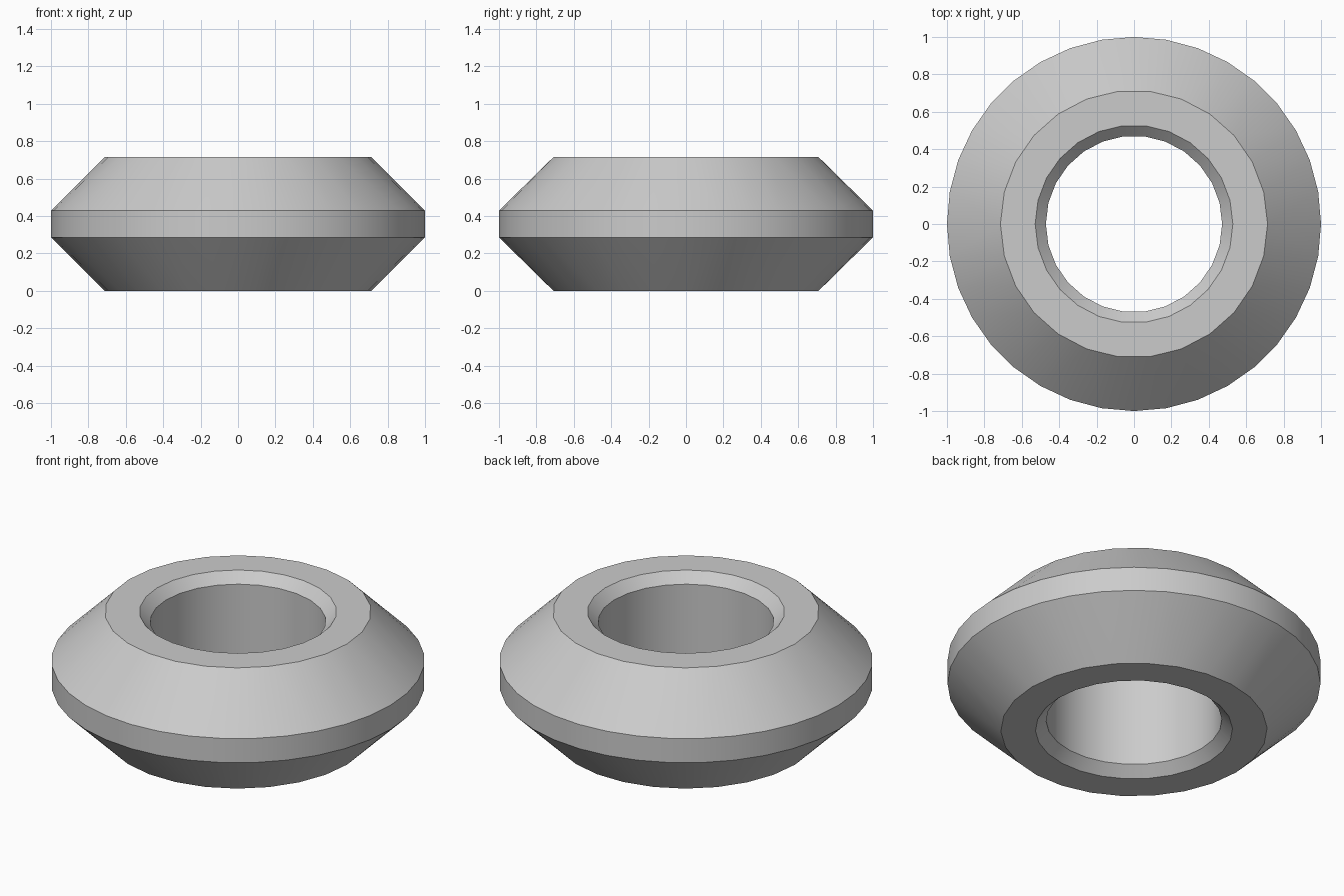
import bpy, bmesh, math

cube = bpy.data.objects.get("Cube")
if cube:
    bpy.data.objects.remove(cube, do_unlink=True)

# Proportions in tenths of the outer radius grid
U = 1 / 14
OUTER_SIDES, INNER_SIDES = 36, 26

grey = bpy.data.materials.new("plain grey")
grey.use_nodes = True
colour = (0.6, 0.6, 0.6, 1)
grey.diffuse_color = colour
grey.node_tree.nodes["Principled BSDF"].inputs["Base Color"].default_value = colour


def ring(bm, radius, z, sides):
    step = 2 * math.pi / sides
    return [bm.verts.new((radius * U * math.cos(i * step),
                          radius * U * math.sin(i * step), z * U))
            for i in range(sides)]


def stitch(bm, a, b):
    """Join two rings, which may have different side counts."""
    na, nb = len(a), len(b)
    if na == nb:
        for i in range(na):
            j = (i + 1) % na
            bm.faces.new((a[i], a[j], b[j], b[i]))
        return
    i = j = 0
    while i < na or j < nb:
        if j == nb or (i < na and (i + 0.5) / na <= (j + 0.5) / nb):
            bm.faces.new((a[i % na], a[(i + 1) % na], b[j % nb]))
            i += 1
        else:
            bm.faces.new((a[i % na], b[(j + 1) % nb], b[j % nb]))
            j += 1


# Closed cross-section: (radius, height, sides), outside upwards then down the bore
profile = [
    (10, 0, INNER_SIDES),
    (14, 4, OUTER_SIDES),
    (14, 6, OUTER_SIDES),
    (10, 10, INNER_SIDES),
    (7.4, 10, INNER_SIDES),
    (6.6, 9.2, INNER_SIDES),
    (6.6, 0.8, INNER_SIDES),
    (7.4, 0, INNER_SIDES),
]

bm = bmesh.new()
rings = [ring(bm, *p) for p in profile]
for k, lower in enumerate(rings):
    stitch(bm, lower, rings[(k + 1) % len(rings)])
bmesh.ops.recalc_face_normals(bm, faces=bm.faces)

mesh = bpy.data.meshes.new("bevelled_ring")
bm.to_mesh(mesh)
bm.free()
mesh.materials.append(grey)
obj = bpy.data.objects.new("bevelled_ring", mesh)
bpy.context.collection.objects.link(obj)

# Smooth round walls, crisp chamfer edges
bpy.ops.object.select_all(action="DESELECT")
obj.select_set(True)
bpy.context.view_layer.objects.active = obj
bpy.ops.object.shade_smooth_by_angle(angle=math.radians(30))
